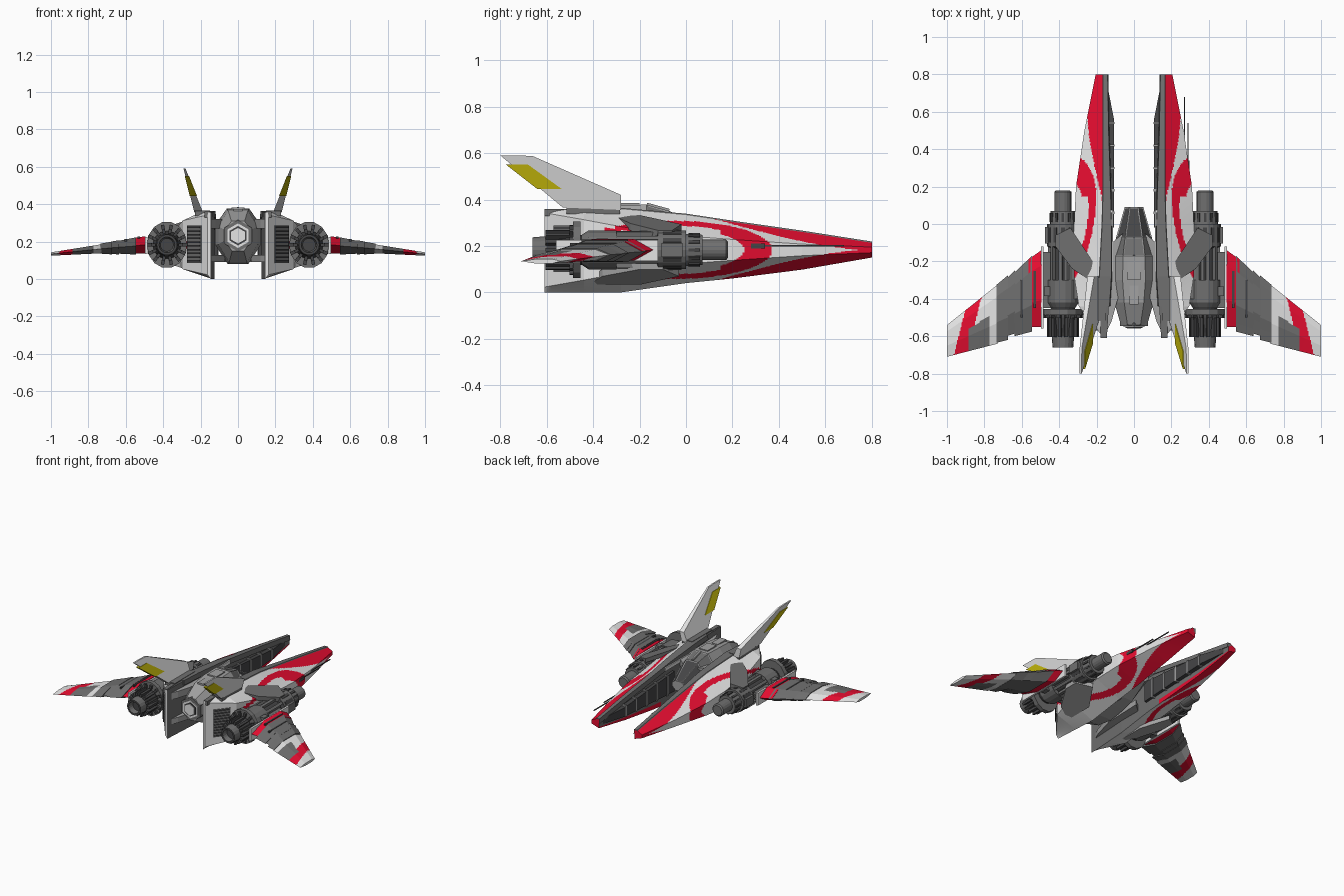
import bpy, bmesh, math
from mathutils import Matrix, Vector

if "Cube" in bpy.data.objects:
    bpy.data.objects.remove(bpy.data.objects["Cube"])

def mat(name, r, g, b):
    m = bpy.data.materials.new(name)
    m.diffuse_color = (r, g, b, 1)
    m.use_nodes = True
    m.node_tree.nodes["Principled BSDF"].inputs["Base Color"].default_value = m.diffuse_color
    return m

LIGHT = mat("light grey", .78, .78, .78)
BODY = mat("body grey", .36, .36, .36)
MID = mat("mid grey", .16, .16, .16)
DARK = mat("dark grey", .06, .06, .062)
RED = mat("red", .80, .004, .03)
YELLOW = mat("yellow", .60, .52, .004)
ZC = .183

def finish(bm, name, mats, mirror=True, rule=None):
    """Colour faces by rule, mirror across x and make the object."""
    bmesh.ops.recalc_face_normals(bm, faces=bm.faces[:])
    if rule:
        for f in bm.faces:
            f.material_index = rule(f.calc_center_median(), f.normal)
    if mirror:
        d = bmesh.ops.duplicate(bm, geom=bm.verts[:] + bm.edges[:] + bm.faces[:])["geom"]
        for v in d:
            if isinstance(v, bmesh.types.BMVert):
                v.co.x *= -1
        bmesh.ops.reverse_faces(bm, faces=[f for f in d if isinstance(f, bmesh.types.BMFace)])
    me = bpy.data.meshes.new(name)
    bm.to_mesh(me)
    bm.free()
    for m in mats:
        me.materials.append(m)
    ob = bpy.data.objects.new(name, me)
    bpy.context.collection.objects.link(ob)
    return ob

def loft_bm(rings):
    bm = bmesh.new()
    vs = [[bm.verts.new(p) for p in r] for r in rings]
    n = len(rings[0])
    for a, b in zip(vs, vs[1:]):
        for i in range(n):
            bm.faces.new((a[i], a[(i + 1) % n], b[(i + 1) % n], b[i]))
    bm.faces.new(vs[0])
    bm.faces.new(vs[-1])
    return bm

def loft(name, rings, mats, mirror=True, rule=None):
    return finish(loft_bm(rings), name, mats, mirror, rule)

def slab(name, pts, low, high, m, mirror=True):
    """Flat outline given twice through two placing functions."""
    return loft(name, [[low(*p) for p in pts], [high(*p) for p in pts]], [m], mirror)

def boxes(name, items, m, mirror=True):
    """items: (centre, size, optional rotation matrix)"""
    bm = bmesh.new()
    for c, s, *r in items:
        M = Matrix.Translation(c) @ (r[0] if r else Matrix()) @ Matrix.Diagonal((*s, 1))
        bmesh.ops.create_cube(bm, size=1, matrix=M)
    return finish(bm, name, [m], mirror)

def circle(x, y, z, r, n, ph=0, sx=1):
    return [(x + sx * r * math.cos(ph + math.tau * i / n), y, z + r * math.sin(ph + math.tau * i / n)) for i in range(n)]

def stations(table, step):
    out = [table[0]]
    for a, b in zip(table, table[1:]):
        n = max(1, math.ceil(abs(a[0] - b[0]) / step))
        out += [tuple(p + (q - p) * k / n for p, q in zip(a, b)) for k in range(1, n + 1)]
    return out

def subdivided(corners, counts):
    out = []
    for i, n in enumerate(counts):
        a, b = Vector(corners[i]), Vector(corners[(i + 1) % len(corners)])
        out += [a.lerp(b, k / n) for k in range(n)]
    return out

# twin prong hulls: y, inner x, outer x, top, bottom, half side height, ridge width
HULL = [(.80, .145, .205, .215, .15, .012, .02), (.50, .14, .265, .262, .098, .025, .025),
        (.20, .13, .31, .305, .06, .045, .035), (0, .125, .32, .335, .04, .06, .045),
        (-.28, .125, .32, .36, 0, .10, .06), (-.44, .135, .295, .36, 0, .13, .06),
        (-.61, .145, .162, .355, 0, .16, .015)]

def hull_ring(s):
    y, xi, xo, zt, zb, h, w = s
    c = [(xi, y, zb), (xi, y, zt), (xi + w, y, zt), (xo, y, ZC + h), (xo, y, ZC - h)]
    return subdivided(c, (8, 1, 24, 14, 26))

def hull_paint(c, n):
    if n.z > .97:
        return 2
    half = .033 + (.8 - c.y) * .16
    t = abs(c.z - ZC) / half
    if n.x < -.9:
        return 1 if c.z < ZC and t > .7 and c.y > .1 else 2
    if c.y > 0 and t > 1 - min(1, c.y / .75) ** 1.5:
        return 1
    e = math.hypot((c.y + .05) / .42, (c.z - ZC) / .125)
    return 1 if (.72 if c.y > .15 else .83) < e < 1 else 0

loft("prong_hull", [hull_ring(s) for s in stations(HULL, .009)], [LIGHT, RED, MID], True, hull_paint)

# grey ridge rails on the prongs
loft("ridge_rail", [[(s[1] - .008, s[0], s[3] - .03), (s[1] - .004, s[0], s[3] + .004),
                     (s[1] + s[6], s[0], s[3] + .004), (s[1] + s[6] + .012, s[0], s[3] - .016)] for s in HULL[:-1]], [MID])

# dark inner panels with ribs
slab("inner_panel", [(.15, .78), (.107, .56), (.107, -.02), (.15, -.02)],
     lambda x, y: (x, y, .165 - (.78 - y) * .06), lambda x, y: (x, y, .2 + (.78 - y) * .08), DARK)
boxes("inner_rib", [((.122, y, ZC + .005), (.034, .012, .05 + (.78 - y) * .14)) for y in (.54, .42, .3, .18, .06)], BODY)

# slanted rear grilles
R = Matrix.Rotation(math.atan2(.17, .133), 4, 'Z')
C, N = Vector((.232, -.521, .187)), Vector((.788, -.616, 0))
boxes("grille_panel", [(C + N * .001, (.12, .008, .2), R)], MID)
boxes("grille_slats", [(C + N * .006 + Vector((0, 0, -.09 + .02 * i)), (.11, .008, .008), R) for i in range(10)], DARK)

# tail fins with yellow patches on both sides
def fin_side(s, extra):
    return lambda y, z: (.215 + (z - .37) * .32 + s * (.022 - (z - .37) * .075 + extra), y, z)
FIN = [(-.28, .42), (-.66, .587), (-.72, .59), (-.80, .59), (-.53, .365), (-.28, .355)]
PATCH = [(-.775, .55), (-.68, .55), (-.535, .445), (-.64, .445)]
slab("tail_fin", FIN, fin_side(-1, 0), fin_side(1, 0), LIGHT)
slab("fin_patch", PATCH, fin_side(-1, .003), fin_side(1, .003), YELLOW)
boxes("fin_base", [((.19, -.4, .352), (.08, .23, .03)), ((.165, -.56, .345), (.03, .1, .03))], MID)

# central body with inset canopy panes: y, half width, top, bottom
CORE = [(.09, .05, .26, .19), (-.07, .095, .35, .12), (-.17, .118, .378, .10), (-.3, .122, .375, .08),
        (-.42, .105, .365, .09), (-.54, .07, .31, .15)]
def core_ring(y, w, t, b):
    h = t - b
    r = [(.5 * w, t), (w, t - .3 * h), (w, b + .35 * h), (.45 * w, b)]
    return [(x, y, z) for x, z in r] + [(-x, y, z) for x, z in reversed(r)]
bm = loft_bm([core_ring(*s) for s in CORE])
bmesh.ops.recalc_face_normals(bm, faces=bm.faces[:])
panes = [f for f in bm.faces if f.calc_center_median().y > -.15 and f.normal.z > .2 and f.calc_center_median().y < .08]
bmesh.ops.inset_individual(bm, faces=panes, thickness=.008, depth=-.003)
for f in panes:
    f.material_index = 1 if f.calc_center_median().y > -.08 else 2
finish(bm, "central_body", [BODY, DARK, MID], False)
boxes("canopy_divider", [((0, -.12, .367), (.012, .1, .012), Matrix.Rotation(-.27, 4, 'X'))], BODY, False)
boxes("canopy_rail", [((.119, -.09, .31), (.014, .33, .025))], LIGHT)
boxes("spine_plates", [((0, -.25, .378), (.07, .1, .012)), ((0, -.38, .37), (.05, .1, .012))], BODY, False)

# struts tying the body to the prongs
STRUT = [(.06, -.05), (.14, -.12), (.15, -.58), (.12, -.52), (.07, -.34)]
for nm, a, b in (("upper_strut", .27, .32), ("lower_strut", .09, .13)):
    slab(nm, STRUT, lambda x, y, a=a: (x, y, a), lambda x, y, b=b: (x, y, b), BODY)

# hexagonal rear nozzle
for nm, r, y, m in (("nozzle_collar", .085, -.545, MID), ("nozzle_ring", .066, -.552, LIGHT),
                    ("nozzle_gap", .052, -.556, DARK), ("nozzle_core", .042, -.560, LIGHT)):
    loft(nm, [circle(0, -.5, .232, r, 6, math.pi / 6), circle(0, y, .232, r, 6, math.pi / 6)], [m], False)

# engines
EX = .38
PROF = [(.18, .036), (.172, .045), (.07, .045), (.07, .066), (0, .07), (0, .084), (-.12, .084), (-.13, .06), (-.3, .06),
        (-.3, .085), (-.42, .085), (-.45, .065), (-.5, .075), (-.58, .06), (-.6, .06), (-.66, .055), (-.66, .042), (-.62, .035)]
loft("engine", [circle(EX, y, ZC, r, 18) for y, r in PROF], [MID, DARK], True,
     lambda c, n: 1 if -.3 < c.y < -.12 or -.6 < c.y < -.44 or c.y < -.61 and n.y < -.5 else 0)
def around(n, r, y, size):
    out = []
    for i in range(n):
        a = math.tau * i / n
        out.append(((EX + r * math.cos(a), y, ZC + r * math.sin(a)), size, Matrix.Rotation(-a, 4, 'Y')))
    return out
boxes("engine_pipes", around(9, .07, -.21, (.02, .2, .02)), MID)
boxes("engine_ribs", around(12, .08, -.06, (.012, .08, .02)), DARK)
boxes("exhaust_fins", around(14, .074, -.55, (.024, .11, .016)), DARK)
boxes("ring_teeth", around(14, .094, -.492, (.03, .02, .018)), DARK)
boxes("front_vanes", around(12, .066, .035, (.014, .05, .014)), DARK)
loft("engine_ring", [circle(EX, -.455, ZC, .125, 14, 0, .86), circle(EX, -.487, ZC, .125, 14, 0, .86)], [MID])
boxes("engine_clamps", [((EX, -.36, ZC), (.2, .05, .1)), ((EX, -.06, ZC), (.19, .09, .06)),
                        ((.465, -.3, ZC), (.05, .3, .05))], MID)
boxes("engine_pylon", [((.33, -.22, ZC), (.08, .36, .12))], MID)

# slanted mounts above and below the engines
TOP_MOUNT = [(.22, -.20), (.34, -.02), (.42, -.06), (.42, -.12), (.33, -.24), (.24, -.3)]
LOW_MOUNT = [(.22, -.20), (.33, -.03), (.42, -.1), (.42, -.2), (.33, -.36), (.22, -.42)]
def mount(s, d):
    return lambda x, y: (x, y, ZC + s * (.150 - .33 * (x - .22) - d))
slab("upper_mount", TOP_MOUNT, mount(1, 0), mount(1, .03), MID)
slab("lower_mount", LOW_MOUNT, mount(-1, 0), mount(-1, .03), BODY)

# wings: x, leading y, trailing y, centre z, half thickness
def wing_ring(x, yl, yt, z, h):
    p = lambda f: yl + (yt - yl) * f
    c = [(x, yl, z), (x, p(.2), z + h), (x, p(.65), z + h), (x, yt, z), (x, p(.65), z - h), (x, p(.2), z - h)]
    return subdivided(c, (8, 16, 12, 12, 16, 8))
def wing_part(name, a, b, mats, rule=None, step=9):
    loft(name, [wing_ring(*s) for s in stations([a, b], step)], mats, True, rule)
wing_part("wing_root", (.495, -.14, -.55, .183, .046), (.565, -.19, -.55, .178, .04), [RED])
wing_part("wing_band_inner", (.545, -.17, -.575, .177, .046), (.64, -.26, -.6, .17, .034), [MID])
wing_part("wing_band_middle", (.635, -.245, -.585, .17, .038), (.68, -.29, -.6, .167, .033), [MID])
wing_part("wing_band_outer", (.675, -.275, -.62, .166, .034), (.735, -.325, -.635, .163, .027), [MID])
def wing_paint(c, n):
    trail = -.64 - (c.x - .73) * .26
    if .77 < c.x < .885 and c.y < trail + .16 - (c.x - .77) * .35:
        return 2
    d = c.x - (.86 + (-.43 - c.y) * .25)
    return 1 if -.035 < d < .035 else 0
wing_part("wing_tip", (.73, -.325, -.64, .162, .024), (1.0, -.54, -.71, .134, .009), [LIGHT, RED, MID], wing_paint, .006)
boxes("wing_root_plate", [((.49, -.34, .18), (.014, .44, .09))], LIGHT)
boxes("wing_root_trim", [((.53, -.35, .222), (.012, .2, .012)), ((.6, -.4, .207), (.012, .2, .012))], DARK)

# antennas on one side only
boxes("antenna", [((.27, .46, .2), (.006, .44, .006)), ((.288, .4, .2), (.006, .28, .006)),
                  ((.283, .3, .2), (.03, .08, .02))], DARK, False)
